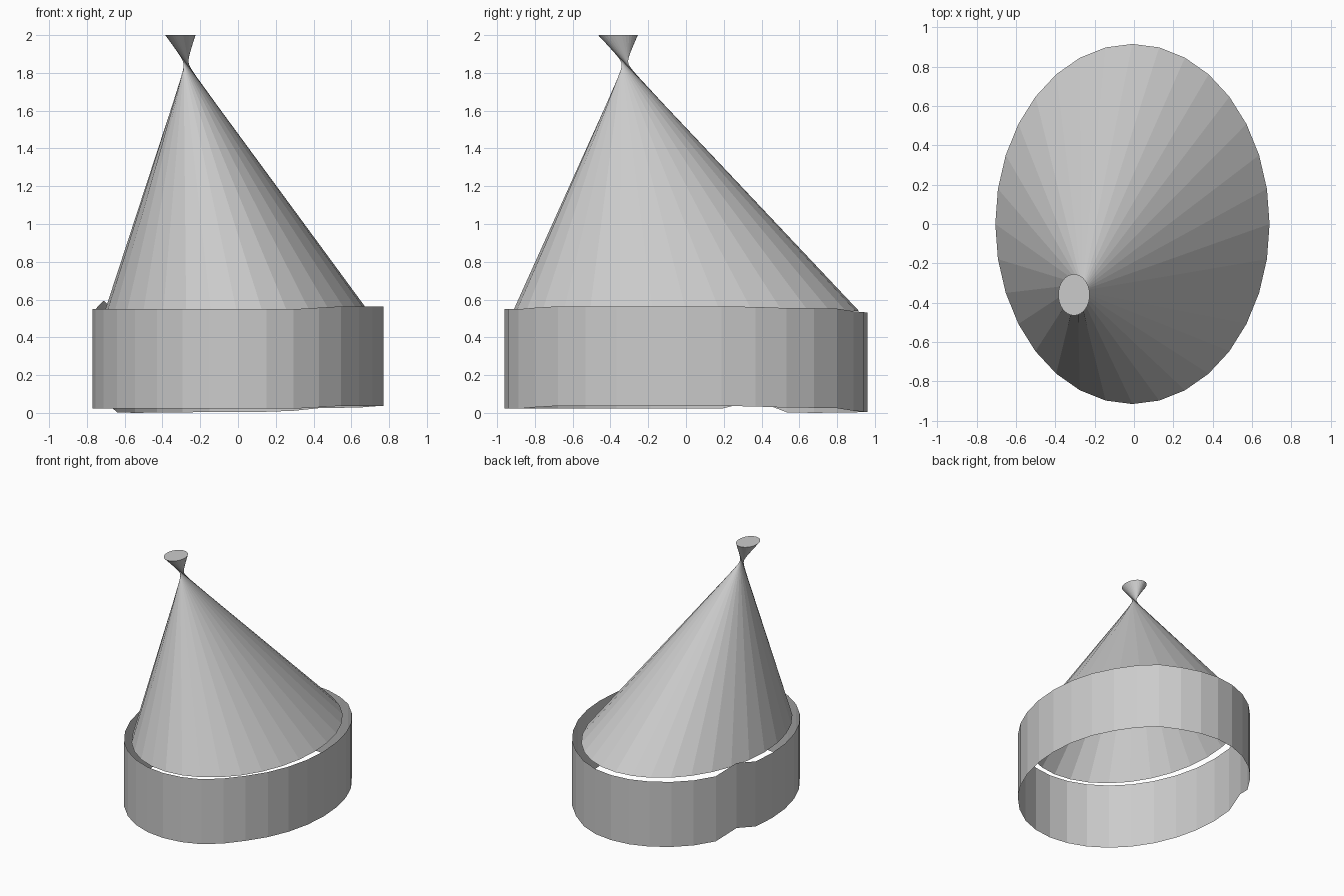
import bpy
import math

if "Cube" in bpy.data.objects:
    bpy.data.objects.remove(bpy.data.objects["Cube"])

N = 32


def ring(cx, cy, rx, ry, zs, turn=0):
    """Ellipse of N points; zs gives the height of each point."""
    pts = []
    for i in range(N):
        a = 2 * math.pi * (i + turn) / N
        pts.append((cx + rx * math.cos(a), cy + ry * math.sin(a), zs[i]))
    return pts


def make(name, verts, faces):
    mesh = bpy.data.meshes.new(name)
    mesh.from_pydata(verts, [], faces)
    mesh.update()
    obj = bpy.data.objects.new(name, mesh)
    bpy.context.collection.objects.link(obj)
    return obj


# Leaning hat cone: the top ring is turned half way round, so the straight
# sides cross in a narrow neck and flare out again below the flat cap
verts = ring(-0.008, 0, 0.697, 0.915, [0.54] * N)
verts += ring(-0.305, -0.36, 0.08, 0.105, [2.0] * N, N // 2)
faces = []
for i in range(N):
    j = (i + 1) % N
    faces += [(i, j, N + j), (i, N + j, N + i)]
faces.append(tuple(range(N, 2 * N)))
make("cone", verts, faces)

# Thin upright brim band with a slightly wavy edge and one raised kink
low = [0.037, 0.037, 0.034, 0.028, 0.027, 0.025, 0.011, 0.006]
low += [0.005, 0.004, 0.003, 0.002, 0.0, 0.003, 0.067, 0.022]
low += [0.022] * 11 + [0.030] + [0.037] * 4
high = [z + 0.527 for z in low]
verts = ring(0, 0, 0.77, 0.96, low) + ring(0, 0, 0.77, 0.96, high)
faces = [(i, (i + 1) % N, N + (i + 1) % N, N + i) for i in range(N)]
make("brim_band", verts, faces)
